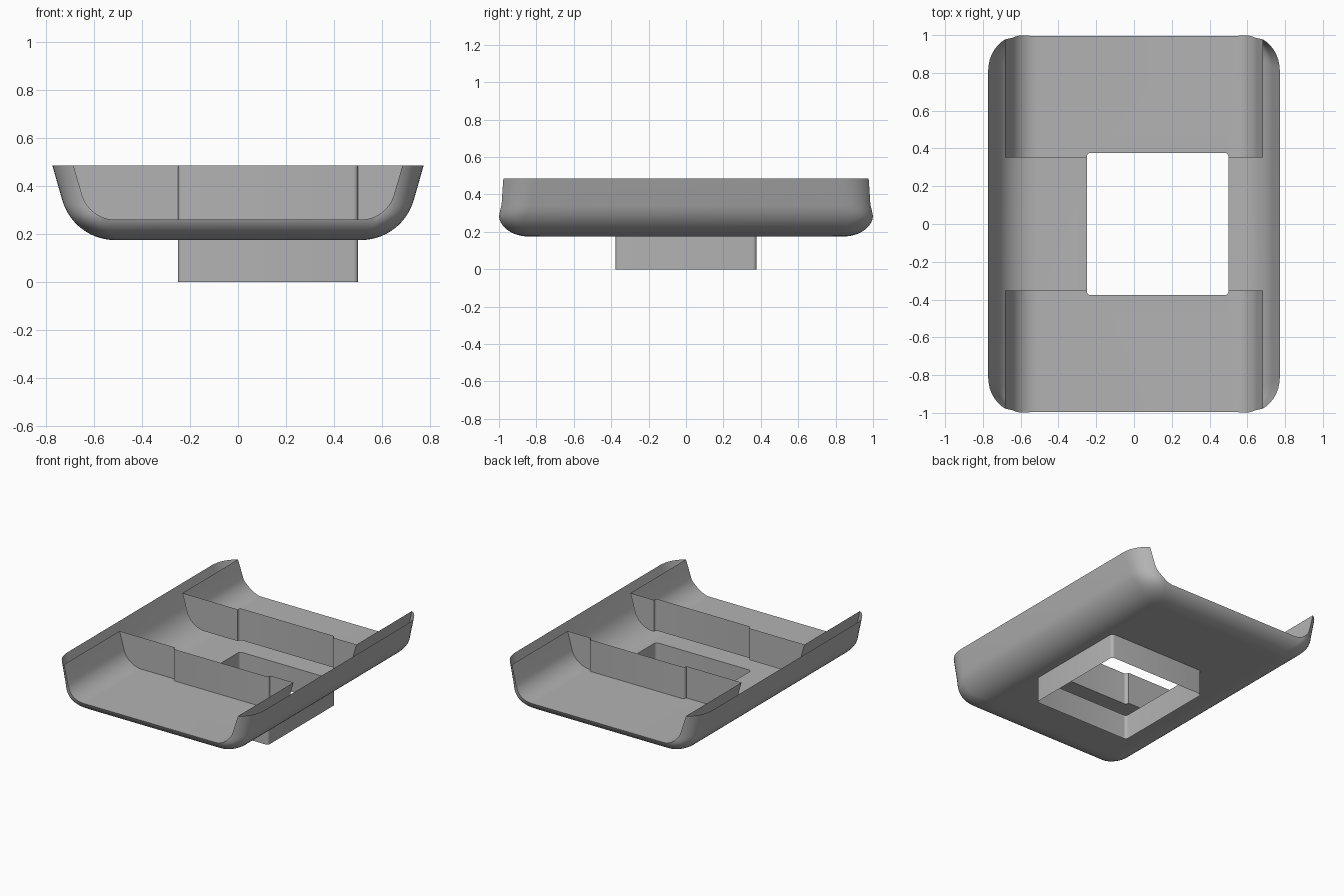
import bpy, bmesh
from math import sin, cos, pi, sqrt, radians, tan

old = bpy.data.objects.get("Cube")
if old:
    bpy.data.objects.remove(old, do_unlink=True)

BOTTOM, RIM, OVER = 0.175, 0.485, 0.55   # OVER: extra height trimmed away later
TILT = radians(16)                       # lean of the long side walls

grey = bpy.data.materials.new("plain_grey")
grey.use_nodes = True
grey.diffuse_color = (0.45, 0.45, 0.45, 1)
grey.node_tree.nodes["Principled BSDF"].inputs["Base Color"].default_value = grey.diffuse_color


def make_object(name, bm):
    bmesh.ops.recalc_face_normals(bm, faces=bm.faces)
    mesh = bpy.data.meshes.new(name)
    bm.to_mesh(mesh)
    bm.free()
    mesh.materials.append(grey)
    obj = bpy.data.objects.new(name, mesh)
    bpy.context.collection.objects.link(obj)
    return obj


def loft(name, rings):
    """Closed solid through rings of equal point count."""
    bm = bmesh.new()
    loops = [[bm.verts.new(p) for p in ring] for ring in rings]
    n = len(loops[0])
    for a, b in zip(loops, loops[1:]):
        for i in range(n):
            j = (i + 1) % n
            bm.faces.new((a[i], a[j], b[j], b[i]))
    bm.faces.new(loops[0][::-1])
    bm.faces.new(loops[-1])
    return make_object(name, bm)


def rounded_ring(x0, x1, y0, y1, rx, ry, z, steps=10):
    points = []
    for k, (cx, cy) in enumerate([(x1 - rx, y1 - ry), (x0 + rx, y1 - ry),
                                  (x0 + rx, y0 + ry), (x1 - rx, y0 + ry)]):
        for i in range(steps + 1):
            a = (k + i / steps) * pi / 2
            points.append((cx + rx * cos(a), cy + ry * sin(a), z))
    return points


def side_profile(floor, r, steps=14):
    """Half section: floor edge, round bend, then a leaning straight wall."""
    pts = []
    for i in range(steps + 1):
        a = (pi / 2 - TILT) * i / steps
        pts.append((0.51 + r * sin(a), floor + r * (1 - cos(a))))
    x, z = pts[-1]
    pts.append((x + (OVER - z) * tan(TILT), OVER))
    return pts


# Outer shell: stacked rounded outlines that swell out from the flat bottom
rings = []
for x, z in side_profile(BOTTOM, 0.23):
    t = min(1, (z - BOTTOM) / 0.115)
    y = 0.84 + 0.16 * sqrt(1 - (1 - t) ** 2)
    grow = min(1, (z - BOTTOM) / 0.25)
    rings.append(rounded_ring(-x, x, -y, y, 0.08 + 0.1 * grow, 0.1 + 0.1 * grow, z))
tray = loft("tray_shell", rings)


def combine(tool, operation):
    mod = tray.modifiers.new(operation, 'BOOLEAN')
    mod.operation = operation
    mod.solver = 'EXACT'
    mod.object = tool
    bpy.context.view_layer.objects.active = tray
    bpy.ops.object.modifier_apply(modifier=mod.name)
    bpy.data.objects.remove(tool, do_unlink=True)


# Open-ended pockets at the front and back, leaving a cross wall each
half = side_profile(0.26, 0.145)
half[-1] = (half[-1][0] + 0.1 * tan(TILT), OVER + 0.1)
section = half + [(-x, z) for x, z in reversed(half)]
for side in (-1, 1):
    pocket = loft("pocket_cutter", [[(x, side * y, z) for x, z in section]
                                    for y in (0.353, 1.2)])
    combine(pocket, 'DIFFERENCE')

# Rectangular sleeve through the floor, offset to one side
sleeve = loft("sleeve", [rounded_ring(-0.25, 0.5, -0.377, 0.377, 0.02, 0.02, z, 5)
                         for z in (-0.1, OVER - 0.02)])
combine(sleeve, 'UNION')

# Trim the rim and the sleeve mouth open
bm = bmesh.new()
bm.from_mesh(tray.data)
for z, up in ((RIM, 1), (0, -1)):
    bmesh.ops.bisect_plane(bm, geom=bm.verts[:] + bm.edges[:] + bm.faces[:],
                           plane_co=(0, 0, z), plane_no=(0, 0, up), clear_outer=True)
bm.to_mesh(tray.data)
bm.free()

bpy.ops.object.select_all(action='DESELECT')
tray.select_set(True)
bpy.context.view_layer.objects.active = tray
bpy.ops.object.shade_smooth_by_angle(angle=radians(30))
